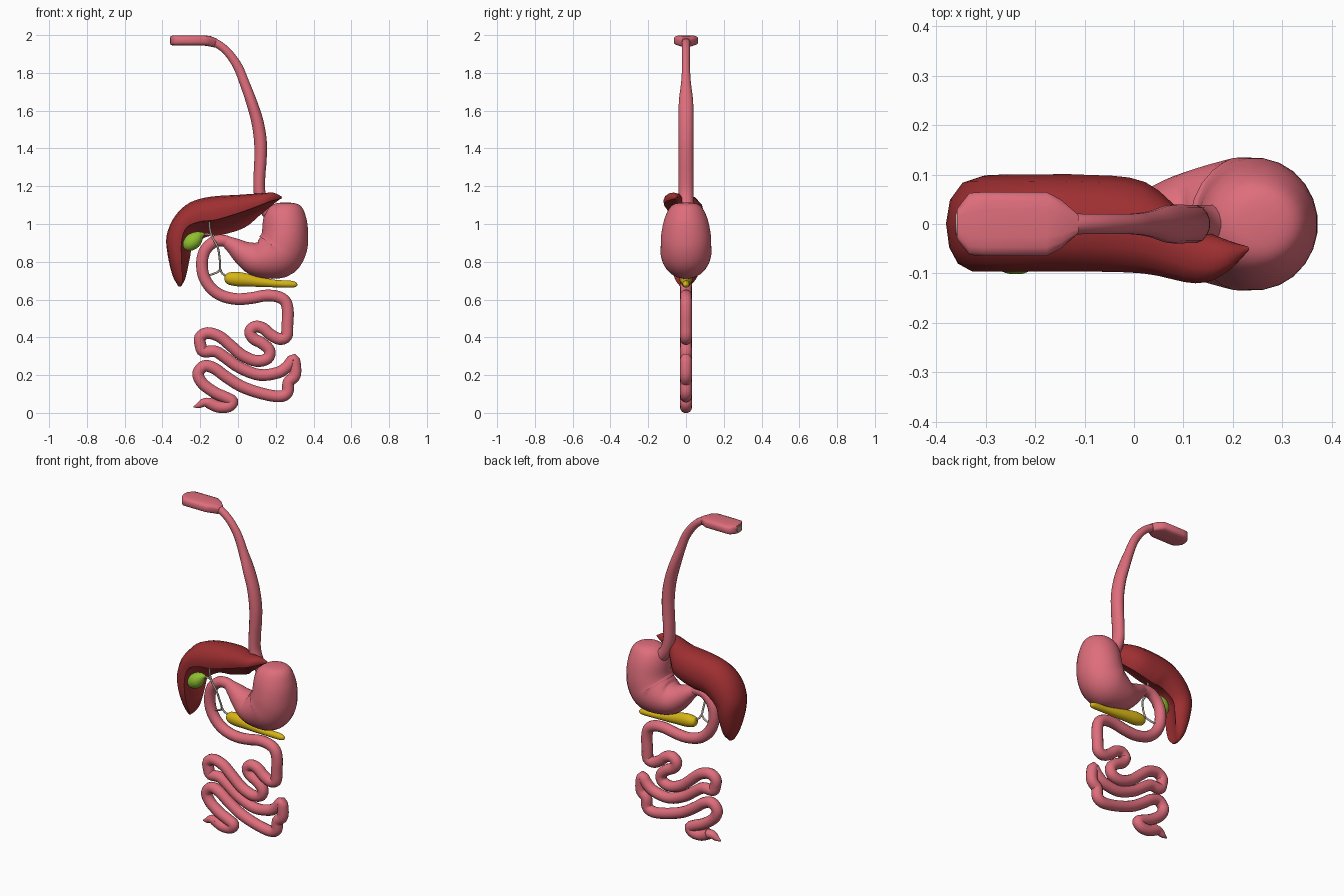
import bpy, bmesh, math
from mathutils import Vector

U = 189.2  # drawing units per model unit


def X(p): return (p - 238.5) / U
def Z(p): return (413.5 - p) / U


def material(name, col):
    m = bpy.data.materials.new(name)
    m.diffuse_color = (*col, 1)
    return m


PINK = material("pink tissue", (0.73, 0.155, 0.20))
RED = material("dark red", (0.34, 0.028, 0.031))
YELLOW = material("yellow", (0.68, 0.46, 0.008))
GREEN = material("green", (0.28, 0.52, 0.03))
GREY = material("duct grey", (0.45, 0.40, 0.33))


def spline(pts, n):
    """Catmull-Rom through tuples of any length."""
    out = []
    for i in range(len(pts) - 1):
        a, b, c, d = (pts[max(0, min(len(pts) - 1, i + k))] for k in (-1, 0, 1, 2))
        for s in range(n):
            t = s / n
            out.append(tuple(0.5 * (2 * q + (r - p) * t + (2 * p - 5 * q + 4 * r - w) * t * t
                                    + (3 * q - p - 3 * r + w) * t ** 3)
                             for p, q, r, w in zip(a, b, c, d)))
    return out + [pts[-1]]


def loft(name, rings, mat, angle=50):
    bm = bmesh.new()
    vs = [[bm.verts.new(p) for p in ring] for ring in rings]
    n = len(vs[0])
    for a, b in zip(vs, vs[1:]):
        for i in range(n):
            bm.faces.new((a[i], a[(i + 1) % n], b[(i + 1) % n], b[i]))
    bm.faces.new(vs[0])
    bm.faces.new(vs[-1])
    bmesh.ops.recalc_face_normals(bm, faces=bm.faces[:])
    me = bpy.data.meshes.new(name)
    bm.to_mesh(me)
    bm.free()
    me.materials.append(mat)
    ob = bpy.data.objects.new(name, me)
    bpy.context.collection.objects.link(ob)
    bpy.context.view_layer.objects.active = ob
    ob.select_set(True)
    bpy.ops.object.shade_smooth_by_angle(angle=math.radians(angle))
    ob.select_set(False)
    return ob


def sweep(name, pts, mat, steps=4, sides=16, power=1.0):
    """pts: (px, pz, in-plane radius, y radius, y) in drawing units, y in model units."""
    path = spline(pts, steps)
    cen = [Vector((X(p[0]), p[4], Z(p[1]))) for p in path]
    rings = []
    for i, p in enumerate(path):
        t = (cen[min(i + 1, len(cen) - 1)] - cen[max(i - 1, 0)]).normalized()
        nrm = Vector((0, 1, 0)).cross(t).normalized()
        bi = t.cross(nrm)
        ring = []
        for k in range(sides):
            a = 2 * math.pi * (k + 0.5) / sides
            c, s = math.cos(a), math.sin(a)
            c = math.copysign(abs(c) ** power, c)
            s = math.copysign(abs(s) ** power, s)
            ring.append(cen[i] + nrm * c * max(p[2], .2) / U + bi * s * max(p[3], .2) / U)
        rings.append(ring)
    return loft(name, rings, mat)


def tube(name, pts, r, mat, steps=4, sides=14):
    return sweep(name, [(x, z, r, r, 0) for x, z in pts], mat, steps, sides)


# mouth: flat box-like end of the gullet, with its small opening
sweep("mouth", [(170.8, 40.5, 4.6, 6, 0), (175.5, 40.5, 5.2, 12, 0), (181, 40.5, 5.2, 12.4, 0),
                (205, 40.5, 5.2, 12.4, 0), (210, 41.2, 5.2, 9.5, 0), (216, 43, 4.6, 4.2, 0)],
      PINK, steps=1, power=0.55)
sweep("mouth_opening", [(170.2, 40.5, 3, 4.2, 0), (171, 40.5, 3, 4.2, 0)], GREY, steps=1)

# oesophagus
sweep("oesophagus", [(210, 41.5, 4.8, 4.2, 0), (218, 44, 4.2, 4, 0), (228, 52, 4.2, 4, 0),
                     (238, 66, 4.7, 4, 0), (245, 83, 5, 5, 0), (252, 102, 5.6, 7.3, 0),
                     (258, 122, 6.2, 7.5, 0), (261, 142, 6.5, 7.5, 0), (261, 160, 6.3, 7.5, 0),
                     (260, 176, 6, 7.5, 0), (260, 192, 6, 7.5, 0), (264, 206, 6.5, 7.5, 0),
                     (272, 216, 7, 7.5, 0)], PINK)

# stomach
sweep("stomach", [(286, 202.7, 1.5, 1.5, 0), (286, 204, 11, 11, 0), (286, 209, 18, 17, 0),
                  (285.5, 220, 22, 22, 0), (285.5, 235, 23.5, 25, 0), (283, 247, 25, 25.5, 0),
                  (276, 255, 25, 25, 0), (258, 259, 18.5, 20, 0), (245, 254, 13, 14, 0),
                  (235, 247, 9, 9.5, 0), (227, 242, 6, 6, 0)], PINK, steps=4, sides=24)

# duodenum and small intestine
tube("duodenum", [(232, 244), (224, 241), (215, 242), (206, 250), (202.5, 262), (204, 276),
                  (211, 288), (222, 296), (237, 299.5), (252, 298.5), (266, 296), (278, 297),
                  (286, 302), (288.5, 312), (288, 325), (287.5, 336)], 6, PINK)
tube("small_intestine", [(288, 328), (287, 337), (280, 339.5), (271, 335), (264, 329), (256, 327),
                         (250.5, 332), (254, 339), (263, 344), (270, 351), (268, 359), (257, 361.5),
                         (243, 356), (231, 346), (220, 337), (208, 333.5), (200.5, 338),
                         (201, 346), (204, 352), (216, 352), (227, 359), (240, 368), (260, 375.5),
                         (279, 373), (288, 367), (294, 360), (296, 369), (295, 377),
                         (289, 383), (288, 393), (280, 397), (262, 394), (242, 387), (226, 377),
                         (215, 369), (205, 366.5), (198.5, 374), (203, 384), (215, 393),
                         (226, 398), (233, 402), (229, 407), (219, 407.5), (209, 403)], 6, PINK)
sweep("intestine_end", [(212, 404, 5.5, 6, 0), (205, 403, 4.5, 5, 0), (199, 406, 3, 3, 0),
                        (194, 407.5, .5, .5, 0)], PINK, sides=14)

# liver: stations of outer edge, front lip, back lip (drawing units), then front and back y
stations = [(179, 287, 181, 287, 182, 286, -.03, .02), (173, 276, 183, 280, 186, 278, -.06, .06),
            (168, 255, 182, 262, 190, 260, -.09, .09), (167, 236, 182, 242, 193, 247, -.096, .098),
            (175, 217, 187, 228, 203, 239, -.096, .10), (190, 203, 200, 222, 212, 236, -.096, .10),
            (211, 197, 217, 220, 223, 235, -.096, .10), (240, 195, 243, 212, 245, 228, -.10, .085),
            (262, 193.5, 262, 205, 261, 215, -.12, .0), (274, 193, 273, 201, 272, 206, -.10, -.03),
            (282.5, 197, 282, 199, 281, 199, -.055, -.045)]
# profile: weight toward front lip, weight toward back lip, 0..1 from front y to back y
profile = [(0, 0, .5), (.08, 0, .25), (.3, 0, .08), (.65, 0, 0), (1, 0, .03), (.85, .1, .25),
           (.4, .5, .55), (0, 1, .75), (0, .85, .93), (0, .55, 1), (0, .25, .93), (0, .06, .75)]
rings = []
for s in spline(stations, 4):
    o, f, b = (Vector((X(s[i]), 0, Z(s[i + 1]))) for i in (0, 2, 4))
    rings.append([o + (f - o) * wf + (b - o) * wb + Vector((0, s[6] + (s[7] - s[6]) * y, 0))
                  for wf, wb, y in profile])
loft("liver", rings, RED, 60)

# gallbladder
sweep("gallbladder", [(185, 249.5, .5, .5, -.06), (186, 248.5, 4, 4, -.06), (189, 245.5, 7, 7, -.06),
                      (194, 241, 8.2, 8, -.06), (199, 237, 6, 6, -.06), (202.5, 235, 3, 3, -.06),
                      (205, 234.5, 1, 1, -.06)], GREEN)

# bile ducts
ducts = {"hepatic_duct": [(210, 222, -.06), (210.5, 230, -.06), (213, 238, -.06), (218, 247, -.055),
                          (220, 258, -.04), (220.5, 269, -.02), (217, 273, -.01), (208, 276, 0)],
         "cystic_duct": [(203, 235, -.06), (208, 234.5, -.06), (212, 236, -.06)],
         "pancreatic_duct": [(220.5, 269, -.02), (223, 274, -.01), (229, 278, 0)]}
for name, pts in ducts.items():
    sweep(name, [(x, z, 1.1, 1.1, y) for x, z, y in pts], GREY, steps=3, sides=8)

# pancreas
sweep("pancreas", [(225, 279, .5, .5, 0), (226, 279, 4, 4, 0), (230, 279, 6.3, 6, 0),
                   (238, 279.5, 7.3, 6.5, 0), (248, 280.5, 6.5, 6, 0), (262, 282.5, 5, 5, 0),
                   (276, 284, 3.8, 4, 0), (290, 284.5, 3.6, 3.6, 0), (296, 285, 2.6, 2.6, 0),
                   (298, 285, .5, .5, 0)], YELLOW)
